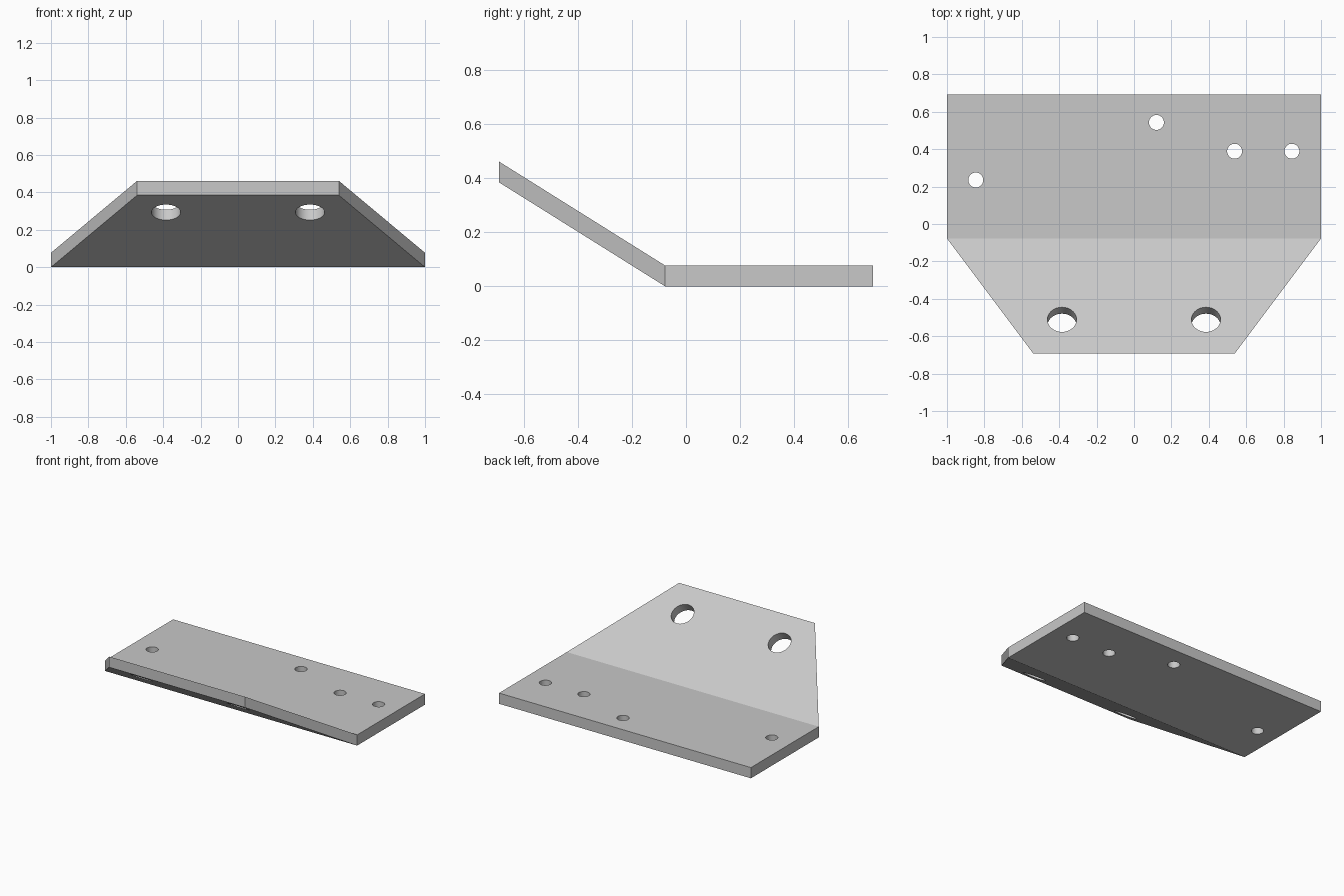
import bpy, bmesh, math
from mathutils import Vector

if "Cube" in bpy.data.objects:
    bpy.data.objects.remove(bpy.data.objects["Cube"])

T = 0.077                                  # plate thickness
BEND, BACK, FRONT, RISE = -0.077, 0.692, -0.692, 0.385

steel = bpy.data.materials.new("grey steel")
steel.diffuse_color = (0.58, 0.58, 0.58, 1)
steel.use_nodes = True
steel.node_tree.nodes["Principled BSDF"].inputs["Base Color"].default_value = steel.diffuse_color


def link(name, bm):
    mesh = bpy.data.meshes.new(name)
    bmesh.ops.recalc_face_normals(bm, faces=bm.faces)
    bm.to_mesh(mesh)
    bm.free()
    obj = bpy.data.objects.new(name, mesh)
    bpy.context.collection.objects.link(obj)
    return obj


# Bent plate: rectangular base and tapered, rising flange
bm = bmesh.new()
rows = [(1.0, BACK, 0), (1.0, BEND, 0), (0.539, FRONT, RISE)]
r = [[bm.verts.new((s * x, y, z + h)) for s, h in ((-1, 0), (1, 0), (1, T), (-1, T))]
     for x, y, z in rows]
for a, b in zip(r, r[1:]):
    for i in range(4):
        j = (i + 1) % 4
        bm.faces.new((a[i], a[j], b[j], b[i]))
bm.faces.new(r[0])
bm.faces.new(r[-1])
plate = link("bent_plate", bm)
plate.data.materials.append(steel)

# Hole cutters: small vertical ones in the base, large ones square to the flange
cut = bmesh.new()


def add_hole(center, axis, radius):
    m = Vector(axis).to_track_quat('Z', 'Y').to_matrix().to_4x4()
    m.translation = center
    bmesh.ops.create_cone(cut, cap_ends=True, segments=48, radius1=radius,
                          radius2=radius, depth=0.3, matrix=m)


for x, y in ((-0.846, 0.235), (0.12, 0.543), (0.538, 0.389), (0.844, 0.389)):
    add_hole((x, y, T / 2), (0, 0, 1), 0.04)
slope = RISE / (BEND - FRONT)
for x in (-0.385, 0.385):
    y = -0.511
    add_hole((x, y, T + (BEND - y) * slope), (0, slope, 1), 0.078)
cutter = link("hole_cutter", cut)
cutter.data.materials.append(steel)
cutter.hide_render = True
cutter.hide_set(True)

# Drill the holes
mod = plate.modifiers.new("holes", 'BOOLEAN')
mod.operation = 'DIFFERENCE'
mod.solver = 'EXACT'
mod.object = cutter

# Smooth hole walls, sharp plate edges
bpy.context.view_layer.objects.active = plate
plate.select_set(True)
bpy.ops.object.modifier_apply(modifier="holes")
bpy.ops.object.shade_smooth_by_angle(angle=math.radians(30))
